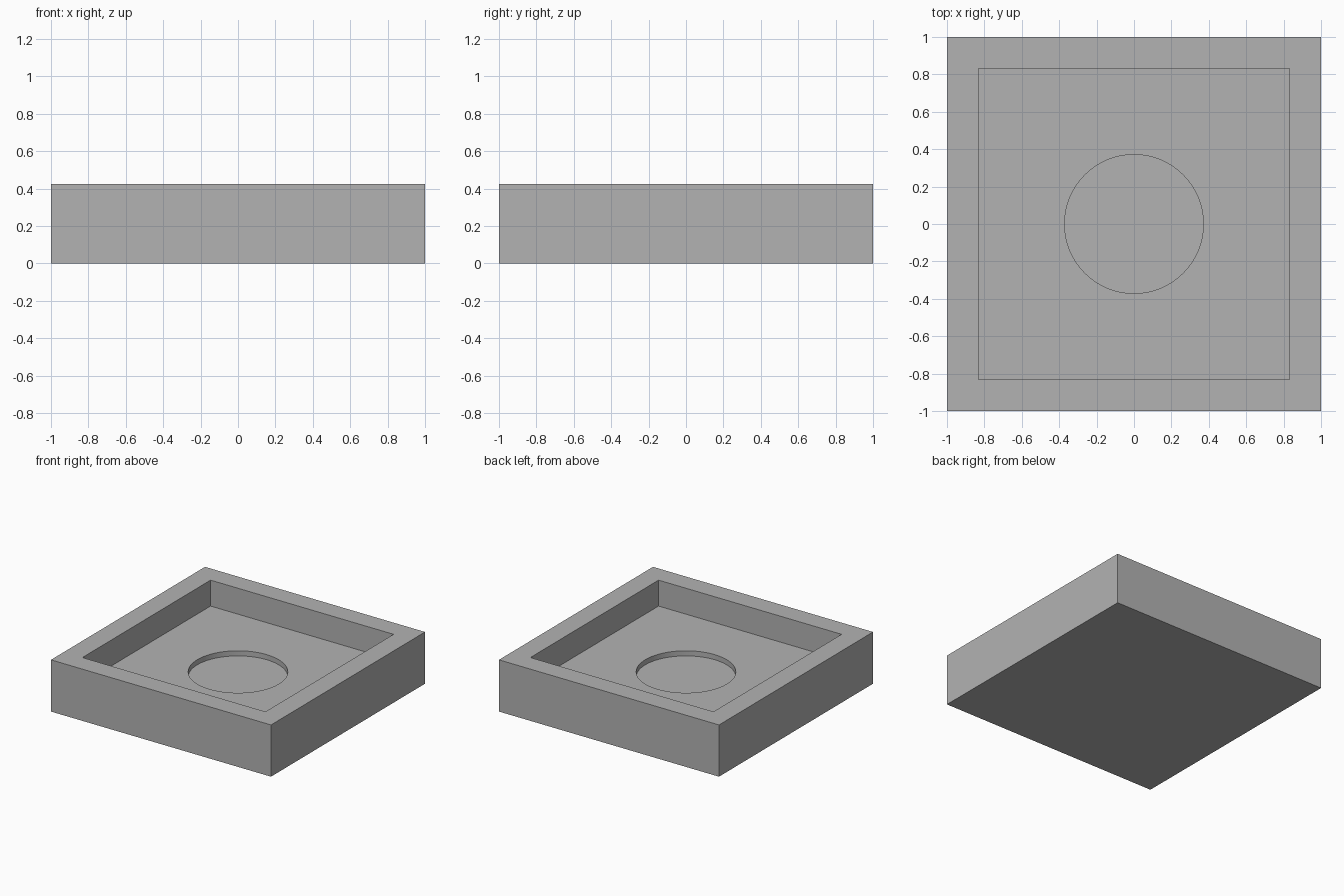
import bpy

default = bpy.data.objects.get("Cube")
if default:
    bpy.data.objects.remove(default, do_unlink=True)

HEIGHT = 0.425
FLOOR = 0.212
RECESS = 0.17
TOP = 0.6  # cutters reach above the rim

grey = bpy.data.materials.new("plain grey")
grey.use_nodes = True
colour = (0.45, 0.45, 0.45, 1)
grey.diffuse_color = colour
grey.node_tree.nodes["Principled BSDF"].inputs["Base Color"].default_value = colour


def block(name, width, low, high):
    bpy.ops.mesh.primitive_cube_add(size=1, location=(0, 0, (low + high) / 2))
    obj = bpy.context.object
    obj.name = name
    obj.scale = (width, width, high - low)
    bpy.ops.object.transform_apply(location=True, rotation=False, scale=True)
    obj.data.materials.append(grey)
    return obj


def cut(target, cutter):
    cutter.hide_render = True
    mod = target.modifiers.new(cutter.name, "BOOLEAN")
    mod.operation = "DIFFERENCE"
    mod.solver = "EXACT"
    mod.object = cutter
    bpy.context.view_layer.objects.active = target
    bpy.ops.object.modifier_apply(modifier=mod.name)
    bpy.data.objects.remove(cutter, do_unlink=True)


# Square tray body
tray = block("tray", 2, 0, HEIGHT)

# Square pocket inside the rim
cut(tray, block("pocket_cutter", 1.664, FLOOR, TOP))

# Shallow round recess in the pocket floor
bpy.ops.mesh.primitive_cylinder_add(vertices=64, radius=0.371, depth=TOP - RECESS,
                                    location=(0, 0, (TOP + RECESS) / 2))
recess = bpy.context.object
recess.name = "recess_cutter"
recess.data.materials.append(grey)
cut(tray, recess)

# Smooth round wall, sharp edges elsewhere
bpy.ops.object.select_all(action="DESELECT")
tray.select_set(True)
bpy.context.view_layer.objects.active = tray
bpy.ops.object.shade_smooth_by_angle()
